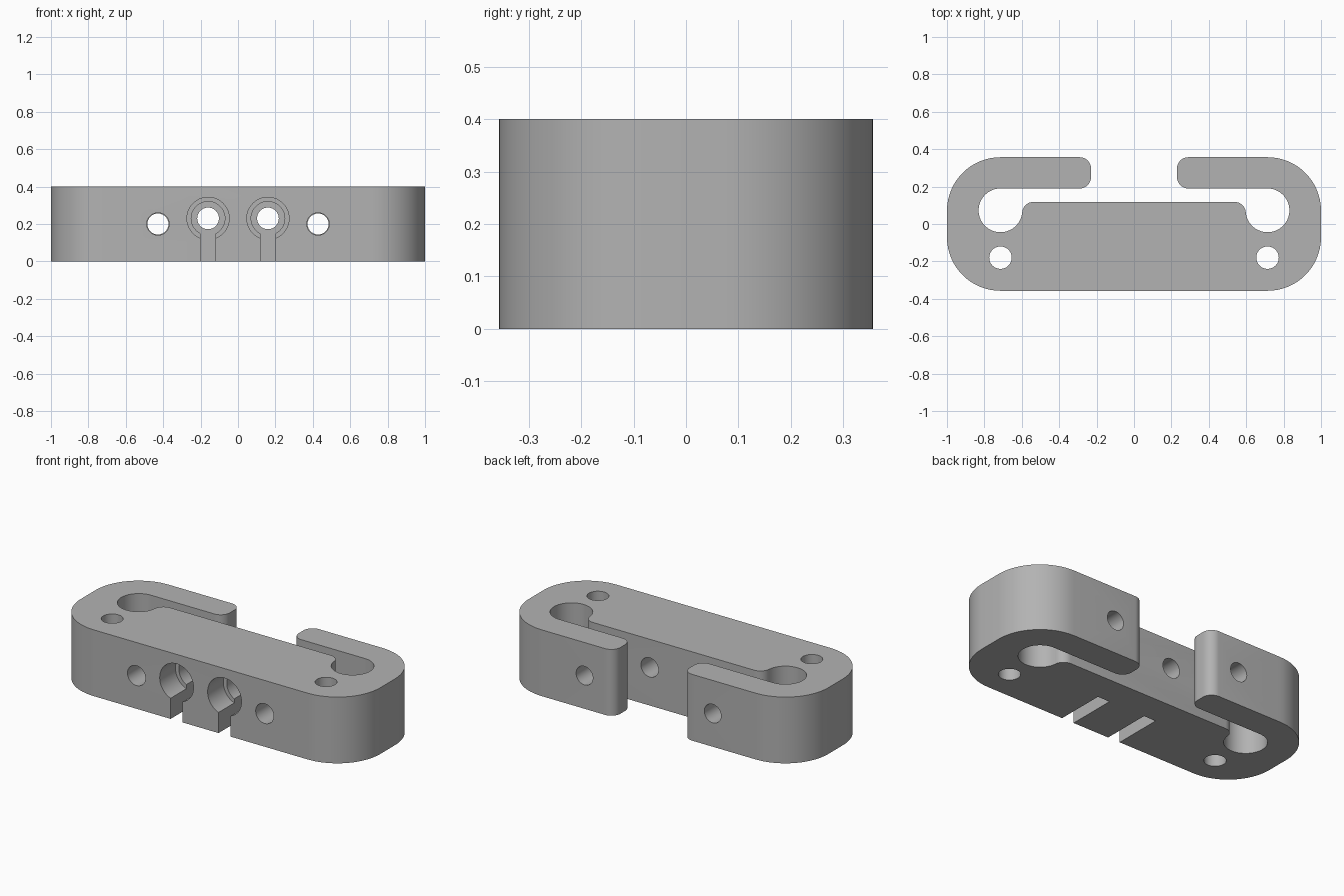
import bpy, bmesh, math

if "Cube" in bpy.data.objects:
    bpy.data.objects.remove(bpy.data.objects["Cube"])

grey = bpy.data.materials.new("plain grey")
grey.diffuse_color = (0.45, 0.45, 0.45, 1)
grey.use_nodes = True
grey.node_tree.nodes["Principled BSDF"].inputs["Base Color"].default_value = grey.diffuse_color

HEIGHT = 0.40


def arc(cx, cy, r, start, end, steps):
    """Points on a circle arc, angles in degrees."""
    pts = []
    for i in range(steps + 1):
        a = math.radians(start + (end - start) * i / steps)
        pts.append((cx + r * math.cos(a), cy + r * math.sin(a)))
    return pts


def cut(target, cutter):
    """Subtract the cutter from the target, then discard the cutter."""
    mod = target.modifiers.new("cut", 'BOOLEAN')
    mod.operation = 'DIFFERENCE'
    mod.solver = 'EXACT'
    mod.object = cutter
    bpy.context.view_layer.objects.active = target
    bpy.ops.object.modifier_apply(modifier=mod.name)
    bpy.data.objects.remove(cutter, do_unlink=True)


def bore_y(target, x, z, r, y0, y1):
    """Round hole running front to back."""
    bpy.ops.mesh.primitive_cylinder_add(
        vertices=48, radius=r, depth=y1 - y0,
        location=(x, (y0 + y1) / 2, z), rotation=(math.pi / 2, 0, 0))
    cut(target, bpy.context.object)


def bore_z(target, x, y, r):
    """Round hole running top to bottom."""
    bpy.ops.mesh.primitive_cylinder_add(
        vertices=48, radius=r, depth=1, location=(x, y, HEIGHT / 2))
    cut(target, bpy.context.object)


# Right half of the outline: outer end, hooked arm, round pocket, inner ledge
half = (arc(0.714, -0.071, 0.286, -90, 0, 16)
        + arc(0.714, 0.071, 0.286, 0, 90, 16)
        + arc(0.29, 0.297, 0.06, 90, 180, 8)
        + arc(0.29, 0.25, 0.06, 180, 270, 8)
        + arc(0.714, 0.073, 0.117, 90, -173, 36)
        + arc(0.538, 0.058, 0.06, 0, 90, 8))
outline = half + [(-x, y) for x, y in reversed(half)]

# Clip body, extruded from the outline
bm = bmesh.new()
face = bm.faces.new([bm.verts.new((x, y, 0)) for x, y in outline])
top = bmesh.ops.extrude_face_region(bm, geom=[face])["geom"]
bmesh.ops.translate(bm, vec=(0, 0, HEIGHT),
                    verts=[v for v in top if isinstance(v, bmesh.types.BMVert)])
bmesh.ops.recalc_face_normals(bm, faces=bm.faces)
mesh = bpy.data.meshes.new("clip_body")
bm.to_mesh(mesh)
bm.free()
body = bpy.data.objects.new("clip_body", mesh)
bpy.context.collection.objects.link(body)
mesh.materials.append(grey)

for side in (-1, 1):
    # Vertical screw hole
    bore_z(body, side * 0.714, -0.18, 0.06)
    # Cross hole through the body and the arm
    bore_y(body, side * 0.428, 0.20, 0.06, -0.6, 0.155)
    bore_y(body, side * 0.428, 0.20, 0.056, 0.15, 0.6)
    # Stepped cable seat: wide mouth, narrower seat, through hole
    bore_y(body, side * 0.16, 0.23, 0.113, -0.6, -0.207)
    bore_y(body, side * 0.16, 0.23, 0.09, -0.6, -0.06)
    bore_y(body, side * 0.16, 0.23, 0.058, -0.6, 0.6)
    # Cable entry slot open to the underside
    bpy.ops.mesh.primitive_cube_add(size=1, location=(side * 0.16, -0.33, 0.05))
    slot = bpy.context.object
    slot.scale = (0.08, 0.54, 0.30)
    bpy.context.view_layer.update()
    cut(body, slot)

# Smooth curved walls, crisp edges
bpy.ops.object.select_all(action='DESELECT')
body.select_set(True)
bpy.context.view_layer.objects.active = body
bpy.ops.object.shade_smooth_by_angle(angle=math.radians(30))
